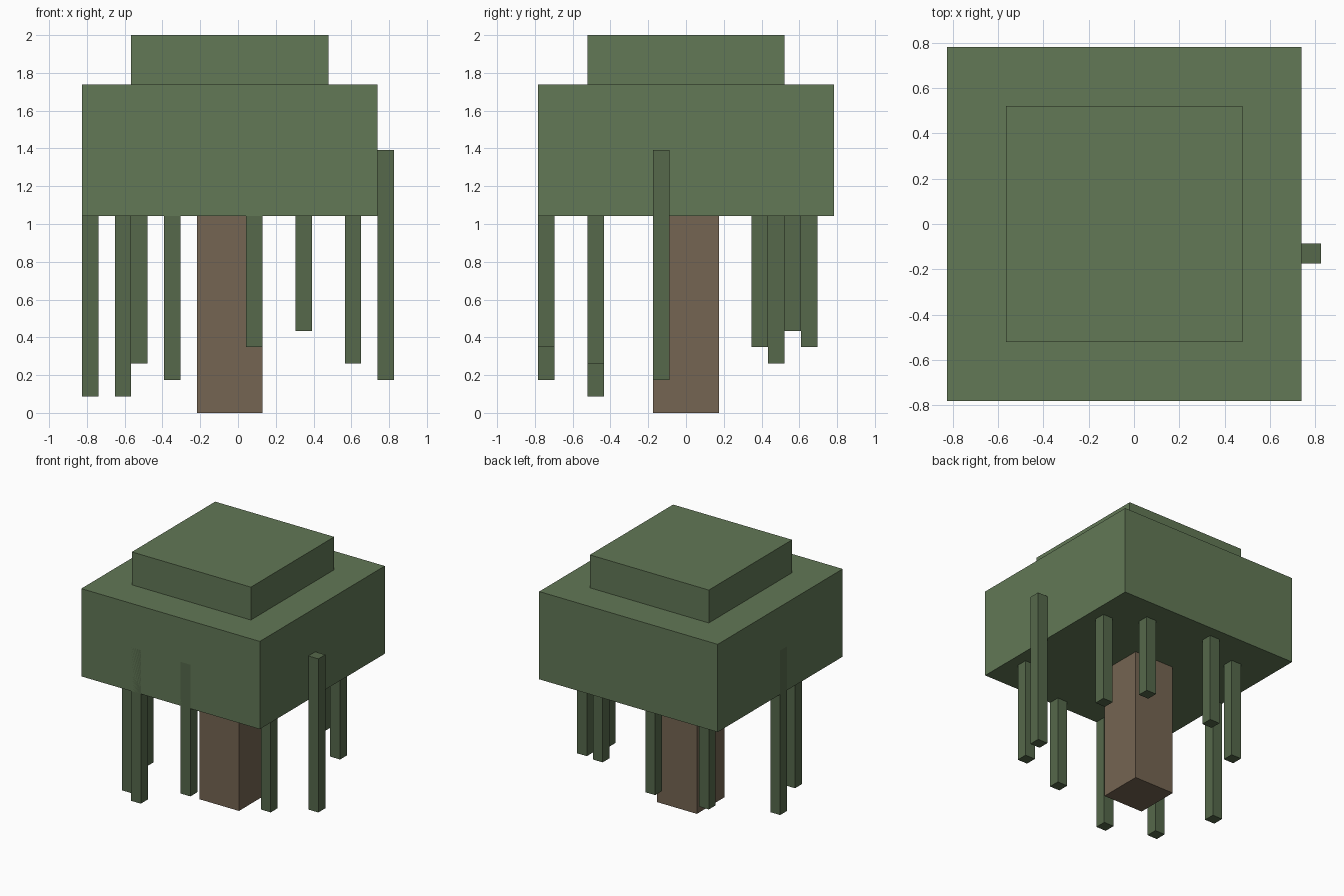
import bpy
import bmesh
from mathutils import Vector

if "Cube" in bpy.data.objects:
    bpy.data.objects.remove(bpy.data.objects["Cube"])

U = 2 / 23  # one block unit; the whole tree is 23 blocks tall


def material(name, rgb):
    m = bpy.data.materials.new(name)
    m.diffuse_color = (*rgb, 1)
    m.use_nodes = True
    m.node_tree.nodes["Principled BSDF"].inputs["Base Color"].default_value = m.diffuse_color
    return m


LEAF = material("leaf_green", (0.122, 0.188, 0.093))
VINE = material("vine_green", (0.092, 0.140, 0.070))
BARK = material("bark_brown", (0.178, 0.130, 0.084))


def box(name, centre, width, z0, z1, mat):
    """Square upright block; all arguments in block units."""
    bm = bmesh.new()
    bmesh.ops.create_cube(bm, size=1)
    bmesh.ops.scale(bm, vec=Vector((width, width, z1 - z0)) * U, verts=bm.verts)
    mesh = bpy.data.meshes.new(name)
    bm.to_mesh(mesh)
    bm.free()
    mesh.materials.append(mat)
    obj = bpy.data.objects.new(name, mesh)
    obj.location = Vector((centre[0], centre[1], (z0 + z1) / 2)) * U
    bpy.context.collection.objects.link(obj)
    return obj


# Trunk and two canopy tiers share one axis, half a block left of centre
AXIS = (-0.5, 0)
box("trunk", AXIS, 4, 0, 12, BARK)
box("lower_canopy", AXIS, 18, 12, 20, LEAF)
box("upper_canopy", AXIS, 12, 20, 23, LEAF)

# Hanging vines: centre x, centre y, bottom height; all start inside the canopy
VINES = [
    (9, -1.5, 2), (7, -5.5, 3), (1, -8.5, 4), (-4, -8.5, 2), (-7, -5.5, 1),
    (-9, -0.5, 1), (-6, 5.5, 3), (-2, 7.5, 4), (4, 6.5, 5), (7, 4.5, 4),
]
for i, (x, y, bottom) in enumerate(VINES, 1):
    box(f"vine_{i}", (x, y), 1, bottom, 16, VINE)
